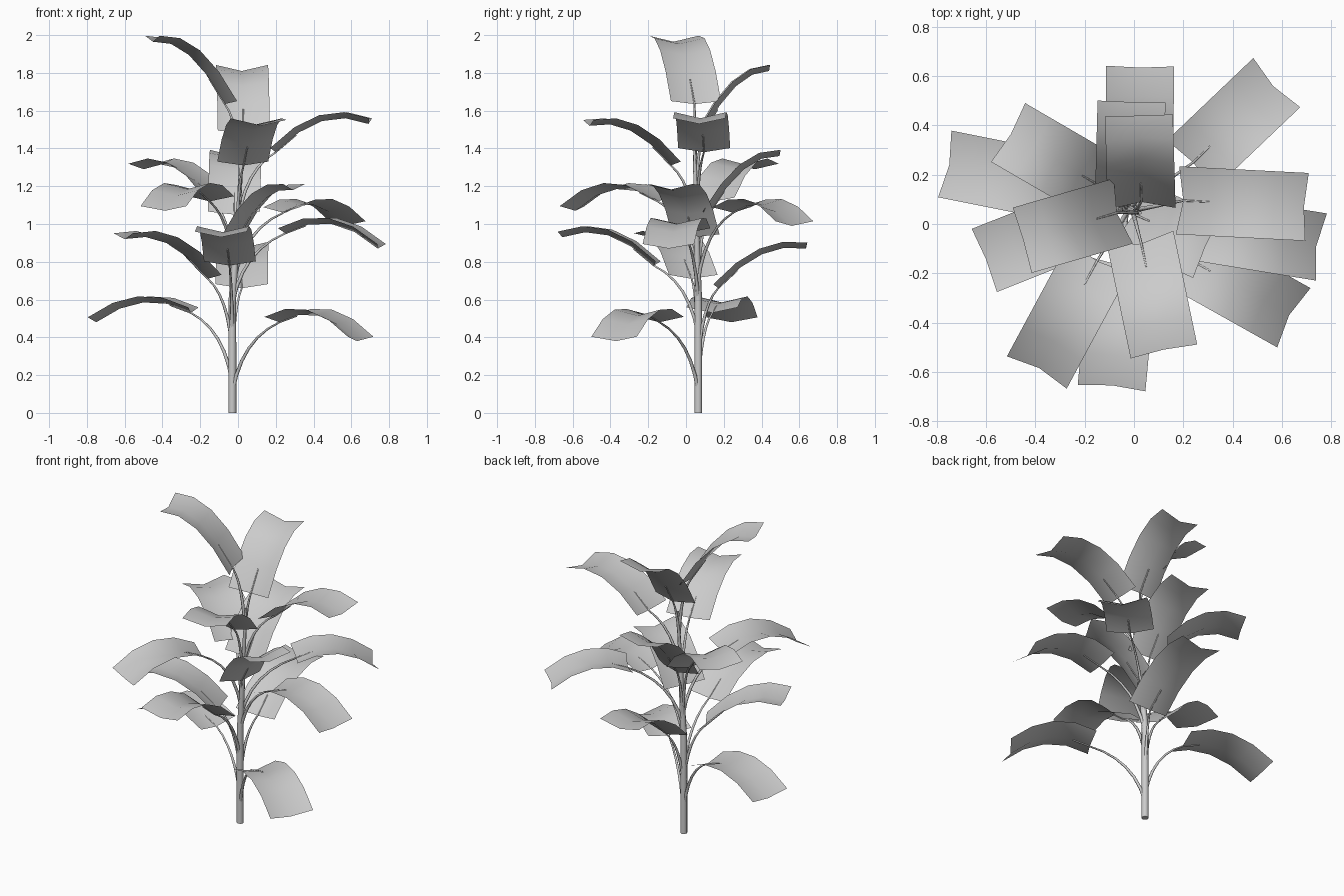
import bpy, bmesh
from mathutils import Vector

if "Cube" in bpy.data.objects:
    bpy.data.objects.remove(bpy.data.objects["Cube"])

HALF, FOLD = 0.138, 0.032      # leaf half width and V-fold height
UP = Vector((0, 0, 1))

# base centre, tip centre, arch height of every leaf (bottom to top)
LEAVES = [
    ((0.22, -0.14, 0.48), (0.63, -0.37, 0.38), 0.085),
    ((-0.25, 0.14, 0.53), (-0.75, 0.24, 0.48), 0.08),
    ((0.02, 0.17, 0.66), (0.025, 0.635, 0.87), 0.075),
    ((-0.16, 0.03, 0.71), (-0.60, -0.145, 0.92), 0.085),
    ((-0.045, -0.17, 0.78), (-0.09, -0.655, 0.93), 0.085),
    ((0.25, -0.01, 0.95), (0.74, -0.09, 0.87), 0.09),
    ((0.0, 0.04, 0.93), (0.29, -0.09, 1.18), 0.08),
    ((0.24, 0.25, 1.06), (0.565, 0.56, 0.99), 0.075),
    ((-0.02, 0.12, 1.05), (-0.01, 0.495, 1.36), 0.085),
    ((-0.15, -0.15, 1.12), (-0.385, -0.585, 1.07), 0.09),
    ((-0.13, 0.15, 1.12), (-0.50, 0.365, 1.29), 0.09),
    ((0.03, -0.08, 1.31), (0.12, -0.51, 1.52), 0.08),
    ((0.20, 0.095, 1.38), (0.69, 0.07, 1.53), 0.09),
    ((0.03, 0.09, 1.48), (0.02, 0.44, 1.81), 0.085),
    ((-0.07, 0.045, 1.635), (-0.45, -0.065, 1.965), 0.095),
]


def bezier(a, c, b, t):
    return a * (1 - t) ** 2 + c * 2 * t * (1 - t) + b * t * t


def tube(name, pts, radii, depth, res):
    cu = bpy.data.curves.new(name, 'CURVE')
    cu.dimensions = '3D'
    cu.bevel_depth, cu.bevel_resolution, cu.use_fill_caps = depth, res, True
    sp = cu.splines.new('POLY')
    sp.points.add(len(pts) - 1)
    for p, co, r in zip(sp.points, pts, radii):
        p.co = (*co, 1)
        p.radius = r
    sp.use_smooth = True
    ob = bpy.data.objects.new(name, cu)
    bpy.context.collection.objects.link(ob)


def stem_at(z):
    # main stem leans gently to the right as it rises
    k = max(0, z - 0.6)
    return Vector((-0.03 + 0.055 * min(1, k / 0.8), 0.065 - 0.02 * min(1, k / 0.8), z))


def leaf(i, a, b, sag):
    c = (a + b) / 2 + UP * 2 * sag
    flat = Vector((b.x - a.x, b.y - a.y, 0)).normalized()
    side = UP.cross(flat)
    bm = bmesh.new()
    rows = []
    for k in range(5):
        t = k / 4
        p = bezier(a, c, b, t)
        tan = ((c - a) * (1 - t) + (b - c) * t).normalized()
        n = tan.cross(side)
        rows.append([bm.verts.new(p + side * s * HALF + n * abs(s) * FOLD) for s in (1, 0, -1)])
    for r, q in zip(rows, rows[1:]):
        for j in range(2):
            bm.faces.new((r[j], r[j + 1], q[j + 1], q[j])).smooth = True
    me = bpy.data.meshes.new(f"leaf_{i}")
    bm.to_mesh(me)
    bm.free()
    bpy.context.collection.objects.link(bpy.data.objects.new(f"leaf_{i}", me))

    # leaf stalk: leaves the stem steeply, bends outward, ends under the leaf
    s = stem_at(a.z - 0.37)
    ctrl = s.lerp(a, 0.2)
    ctrl.z = a.z - 0.09
    pts = [bezier(s, ctrl, a, k / 6) for k in range(7)]
    pts.append(bezier(a, c, b, 0.22) - UP * 0.004)
    tube(f"leaf_stalk_{i}", pts, [1.2 - 0.11 * k for k in range(8)], 0.009, 1)


# main stem
zs = [0, 0.3, 0.6, 0.8, 1.0, 1.2, 1.4]
tube("stem", [stem_at(z) for z in zs], [1, 1, 0.95, 0.8, 0.65, 0.5, 0.3], 0.021, 2)

# leaves with stalks
for i, (a, b, sag) in enumerate(LEAVES, 1):
    leaf(i, Vector(a), Vector(b), sag)
